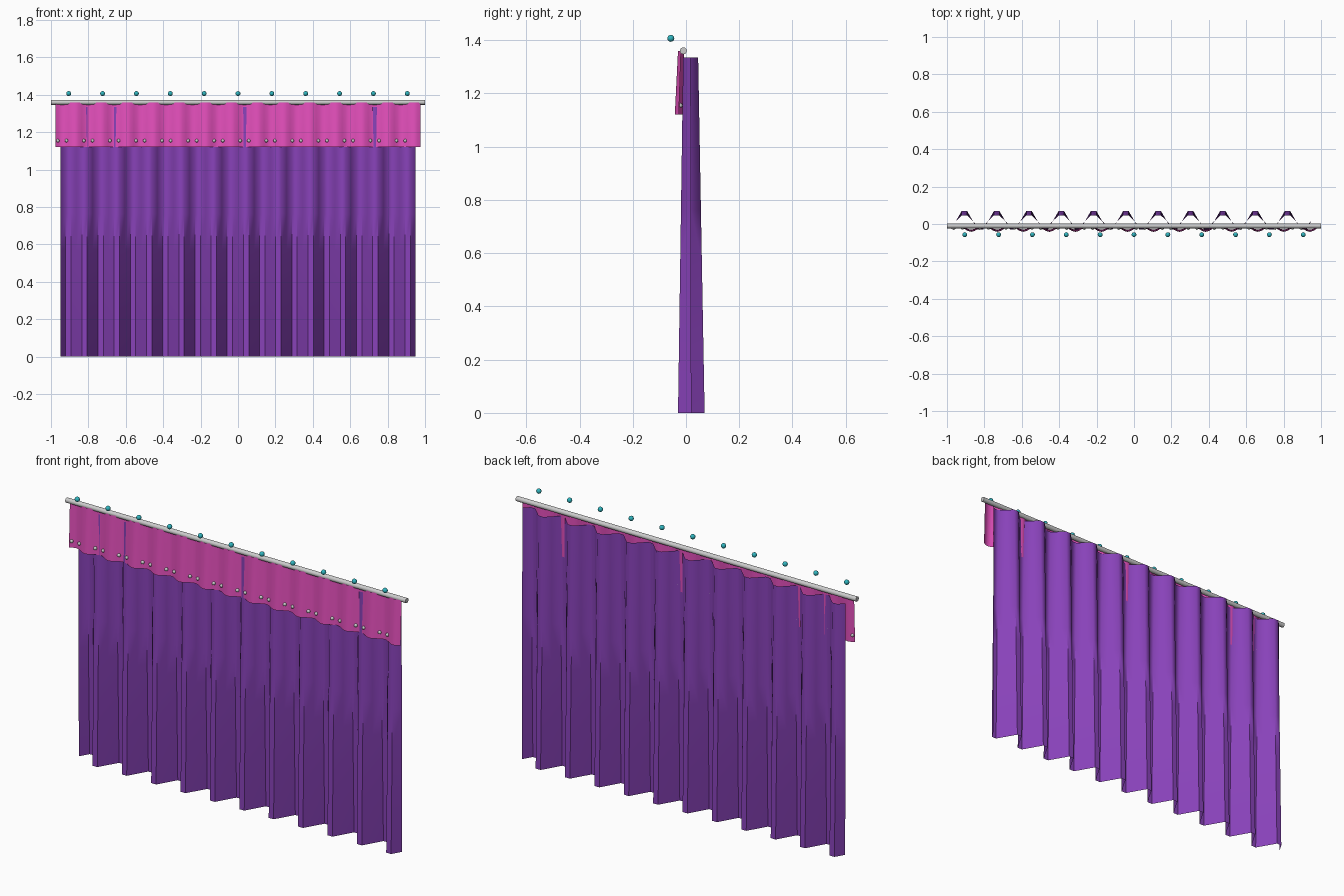
import bpy, bmesh
from math import sin, pi, radians
from mathutils import Matrix

if "Cube" in bpy.data.objects:
    bpy.data.objects.remove(bpy.data.objects["Cube"])


def material(name, rgb):
    m = bpy.data.materials.new(name)
    m.diffuse_color = (*rgb, 1)
    m.use_nodes = True
    m.node_tree.nodes["Principled BSDF"].inputs["Base Color"].default_value = m.diffuse_color
    return m


def finish(bm, name, mat=None, angle=40):
    me = bpy.data.meshes.new(name)
    bm.to_mesh(me)
    bm.free()
    ob = bpy.data.objects.new(name, me)
    bpy.context.collection.objects.link(ob)
    if mat:
        me.materials.append(mat)
    bpy.ops.object.select_all(action='DESELECT')
    ob.select_set(True)
    bpy.context.view_layer.objects.active = ob
    bpy.ops.object.shade_smooth_by_angle(angle=radians(angle))
    return ob


def lerp(a, b, t):
    return a + (b - a) * t


def pleated_sheet(name, half, z0, z1, waves, per_wave, rows, centre, amp, mat, angle):
    """Hanging cloth: sine pleats; centre and amp are (bottom, top) pairs."""
    bm = bmesh.new()
    n = waves * per_wave
    grid = []
    for r in range(rows + 1):
        t = r / rows
        grid.append([bm.verts.new((lerp(-half, half, i / n),
                                   lerp(*centre, t) + lerp(*amp, t) * sin(2 * pi * i / per_wave),
                                   lerp(z0, z1, t))) for i in range(n + 1)])
    for a, b in zip(grid, grid[1:]):
        for i in range(n):
            bm.faces.new((a[i], a[i + 1], b[i + 1], b[i]))
    return finish(bm, name, mat, angle)


def bead_row(name, points, radius, mat=None):
    bm = bmesh.new()
    for p in points:
        bmesh.ops.create_uvsphere(bm, u_segments=12, v_segments=8, radius=radius,
                                  matrix=Matrix.Translation(p))
    return finish(bm, name, mat, 60)


purple = material("purple_cloth", (0.25, 0.055, 0.49))
pink = material("pink_cloth", (0.79, 0.08, 0.51))
teal = material("teal", (0.03, 0.46, 0.52))

# Main curtain, pleats deepening toward the floor
pleated_sheet("curtain", 0.95, 0, 1.335, 11, 6, 7, (0.02, 0.0175), (0.0577, 0.0325), purple, 52)

# Short valance in front, with finer pleats
pleated_sheet("valance", 0.975, 1.12, 1.36, 14, 8, 4, (-0.027, -0.019), (0.015, 0.011), pink, 50)

# Small studs along the valance hem, two in each hollow
step = 1.95 / 14
bead_row("hem_studs", [(-0.975 + step * (k + 0.25) + s * 0.023, -0.022, 1.155)
                       for k in range(14) for s in (-1, 1)], 0.009)

# Curtain rod
bm = bmesh.new()
bmesh.ops.create_cone(bm, cap_ends=True, segments=16, radius1=0.013, radius2=0.013, depth=2.0,
                      matrix=Matrix.Translation((0, -0.01, 1.36)) @ Matrix.Rotation(pi / 2, 4, 'Y'))
finish(bm, "rod")

# Row of round beads above the rod
bead_row("top_beads", [(-0.905 + 0.181 * k, -0.057, 1.407) for k in range(11)], 0.013, teal)
